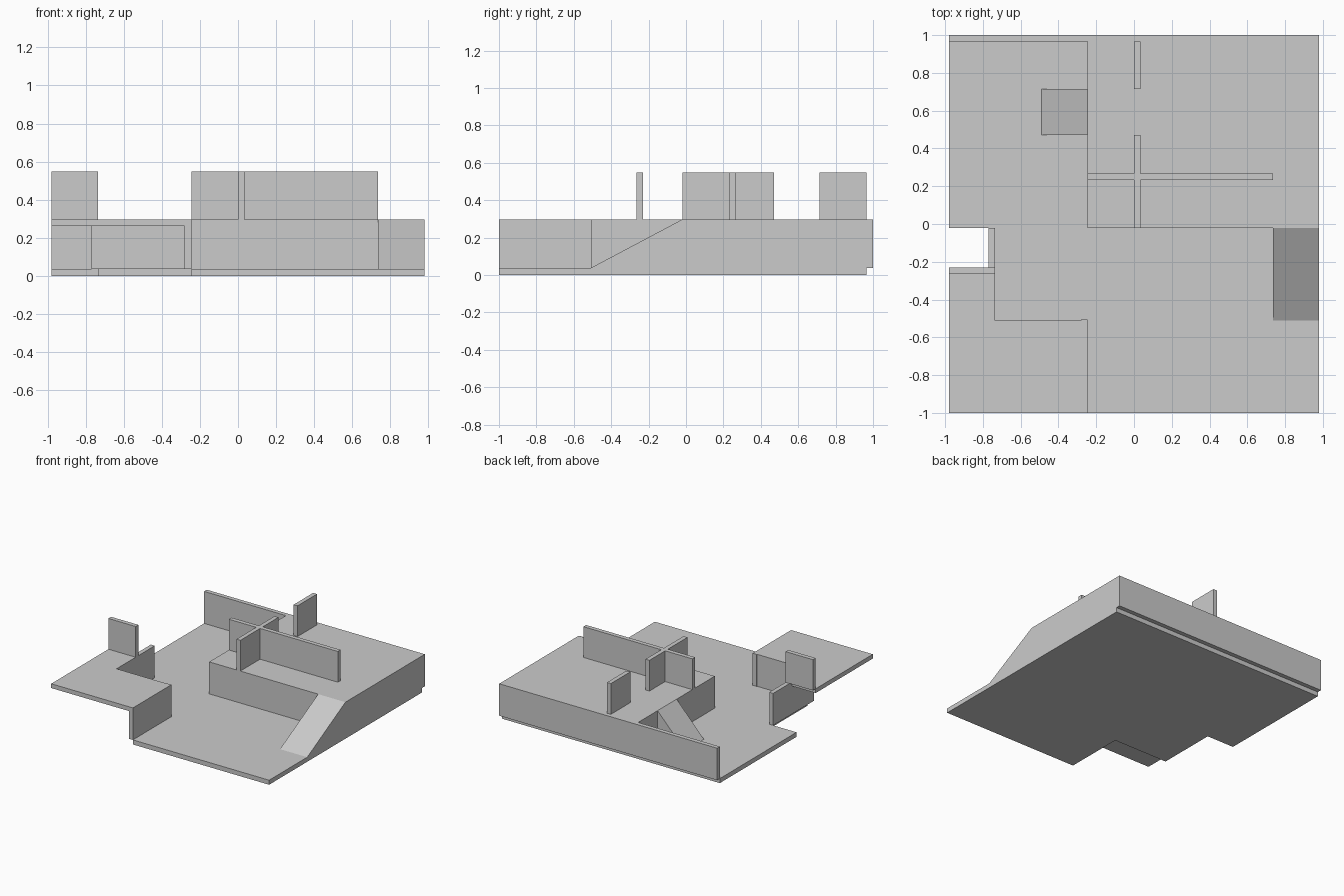
import bpy, bmesh

if "Cube" in bpy.data.objects:
    bpy.data.objects.remove(bpy.data.objects["Cube"])

C = 0.245            # grid cell
T = 0.035            # slab and wall thickness
F, P, H = 0.037, 0.297, 0.547   # floor, platform and wall-top heights
X0, X1 = -0.98, 0.98
Y = -0.02            # front edge of the raised platform
YB = 0.965           # back edge of the floor


def prism(name, pts, vec):
    """Extrude a planar outline along a vector."""
    bm = bmesh.new()
    face = bm.faces.new([bm.verts.new(p) for p in pts])
    ext = bmesh.ops.extrude_face_region(bm, geom=[face])
    moved = [g for g in ext["geom"] if isinstance(g, bmesh.types.BMVert)]
    bmesh.ops.translate(bm, verts=moved, vec=vec)
    bmesh.ops.recalc_face_normals(bm, faces=bm.faces)
    me = bpy.data.meshes.new(name)
    bm.to_mesh(me)
    bm.free()
    ob = bpy.data.objects.new(name, me)
    bpy.context.collection.objects.link(ob)
    return ob


def box(name, x, y, z):
    pts = [(x[0], y[0], z[0]), (x[1], y[0], z[0]), (x[1], y[1], z[0]), (x[0], y[1], z[0])]
    return prism(name, pts, (0, 0, z[1] - z[0]))


# Stepped ground floor
floor = [(-C, -1), (X1, -1), (X1, YB), (X0, YB), (X0, Y), (-3 * C, Y), (-3 * C, Y - 2 * C), (-C, Y - 2 * C)]
prism("ground_floor", [(x, y, 0) for x, y in floor], (0, 0, F))

# Solid raised platform
box("raised_platform", (-C, X1), (Y, YB), (F, P))

# Ramps up to the platform
prism("front_ramp", [(3 * C, Y - 2 * C, F), (3 * C, Y, F), (3 * C, Y, P)], (C, 0, 0))
prism("side_ramp", [(-2 * C, Y + 2 * C, F), (-C, Y + 2 * C, F), (-C, Y + 2 * C, P)], (0, C, 0))

# L-shaped raised slab at the front left
slab = [(X0, -1), (-C, -1), (-C, Y - 2 * C), (-3 * C, Y - 2 * C), (-3 * C, Y - C), (X0, Y - C)]
prism("overhanging_slab", [(x, y, P - T) for x, y in slab], (0, 0, T))

# Lower walls
low = (F, P)
box("back_wall", (X0, X1), (YB, 1.0), low)
box("slab_side_wall", (-C - T, -C), (-1, Y - 2 * C + 0.004), low)
box("slab_back_wall", (-3 * C - T, -C - T), (Y - 2 * C - T, Y - 2 * C), low)
box("slab_left_wall", (-3 * C - T, -3 * C), (Y - 2 * C, Y), low)

# Upper walls
up = (P, H)
box("long_upper_wall", (-C, 3 * C), (Y + C + 0.008, Y + C + 0.008 + T), up)
for i, (a, b) in enumerate([(Y, Y + 2 * C), (Y + 3 * C, YB)]):
    box(f"cross_upper_wall_{i + 1}", (0, T), (a, b), up)
box("slab_upper_wall", (X0, -3 * C), (Y - C, Y - C + T), up)
